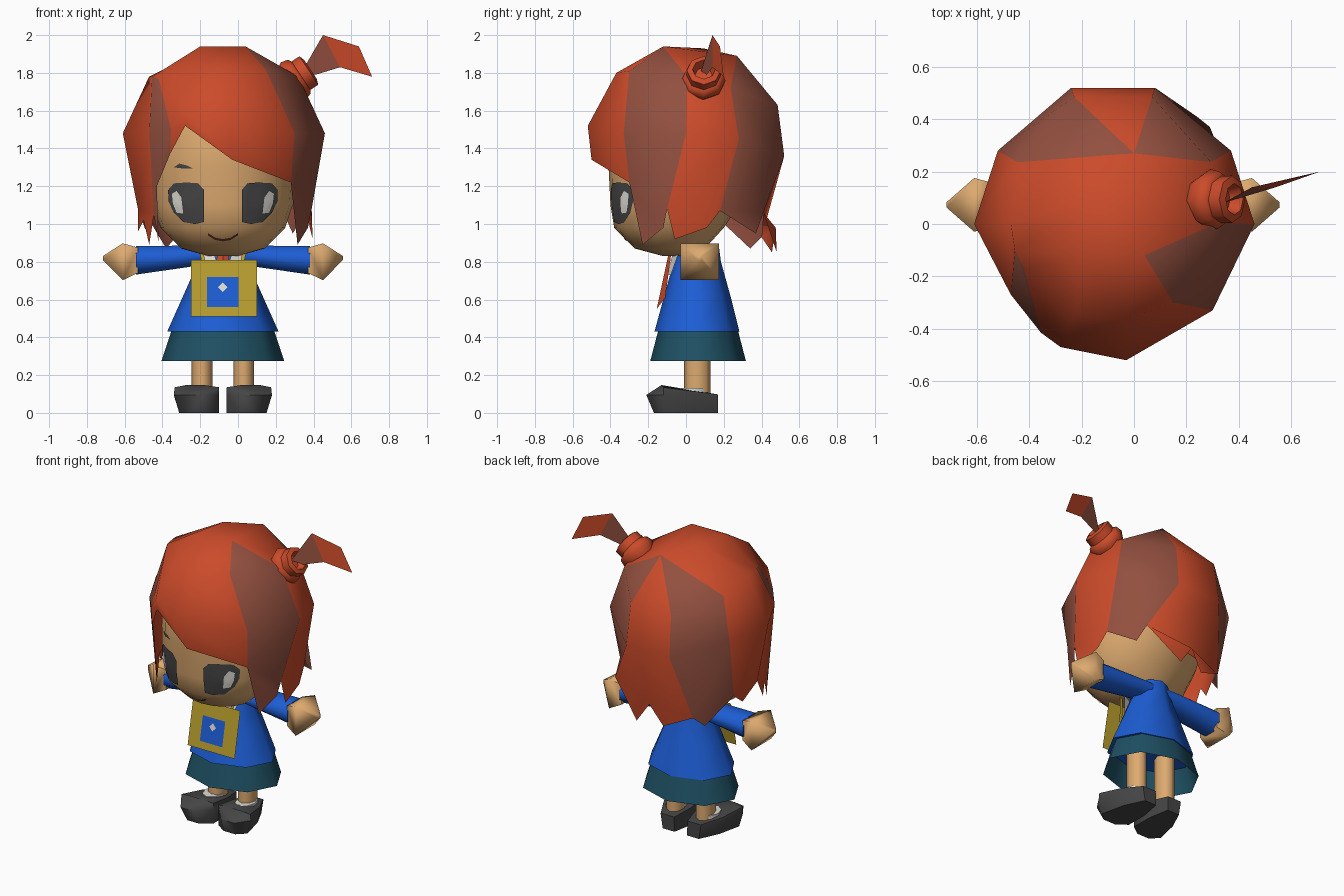
import bpy, bmesh
from math import sin, cos, pi, radians
from mathutils import Vector
from mathutils.bvhtree import BVHTree

cube = bpy.data.objects.get("Cube")
if cube:
    bpy.data.objects.remove(cube)

MID = -0.08  # x of the body's mirror plane


def material(name, r, g, b):
    m = bpy.data.materials.new(name)
    m.use_nodes = True
    m.diffuse_color = (r, g, b, 1)
    node = next(n for n in m.node_tree.nodes if n.type == 'BSDF_PRINCIPLED')
    node.inputs["Base Color"].default_value = (r, g, b, 1)
    node.inputs["Roughness"].default_value = 0.9
    return m


red = material("hair_red", 0.6, 0.07, 0.023)
brown = material("hair_brown", 0.29, 0.08, 0.05)
skin = material("skin", 0.72, 0.4, 0.16)
blue = material("dress_blue", 0.012, 0.11, 0.66)
teal = material("skirt_teal", 0.013, 0.08, 0.125)
gold = material("bag_gold", 0.48, 0.34, 0.028)
dark = material("shoe_grey", 0.06, 0.06, 0.06)
white = material("white", 0.75, 0.73, 0.68)
lips = material("mouth_brown", 0.12, 0.035, 0.02)


def build(name, verts, faces, mats, slots=None, angle=60, recalc=True):
    me = bpy.data.meshes.new(name)
    me.from_pydata([tuple(v) for v in verts], [], faces)
    for m in mats:
        me.materials.append(m)
    for p in me.polygons:
        p.use_smooth = True
        p.material_index = slots[p.index] if slots else 0
    bm = bmesh.new()
    bm.from_mesh(me)
    bmesh.ops.remove_doubles(bm, verts=bm.verts, dist=0.0005)
    if recalc:
        bmesh.ops.recalc_face_normals(bm, faces=bm.faces)
    bm.to_mesh(me)
    bm.free()
    me.set_sharp_from_angle(angle=radians(angle))
    ob = bpy.data.objects.new(name, me)
    bpy.context.scene.collection.objects.link(ob)
    return ob


def bands(n, count):
    return [(k * n + i, k * n + (i + 1) % n, (k + 1) * n + (i + 1) % n, (k + 1) * n + i)
            for k in range(count) for i in range(n)]


def loft(name, rings, mat, caps=True, angle=60):
    n = len(rings[0])
    verts = [p for r in rings for p in r]
    faces = bands(n, len(rings) - 1)
    if caps:
        faces += [tuple(range(n))[::-1], tuple(range(len(verts) - n, len(verts)))]
    return build(name, verts, faces, [mat], angle=angle)


def oval(center, u, v, n, phase=0):
    c, u, v = Vector(center), Vector(u), Vector(v)
    return [c + u * cos(2 * pi * i / n + phase) + v * sin(2 * pi * i / n + phase) for i in range(n)]


def level(x, y, z, rx, ry, n=8):
    return oval((x, y, z), (rx, 0, 0), (0, ry, 0), n)


def sheet(name, points, mat):
    build(name, points, [tuple(range(len(points)))], [mat], recalc=False)


# Head
profile = [(0.83, 0.08, -0.12, 0.06), (0.87, 0.22, -0.27, 0.1), (0.98, 0.33, -0.38, 0.2),
           (1.1, 0.37, -0.4, 0.28), (1.3, 0.385, -0.41, 0.36), (1.5, 0.38, -0.42, 0.4),
           (1.7, 0.28, -0.3, 0.3)]
head = loft("head", [level(MID, (a + b) / 2, z, w, (b - a) / 2, 20) for z, w, a, b in profile], skin)
tree = BVHTree.FromPolygons([v.co for v in head.data.vertices],
                            [tuple(p.vertices) for p in head.data.polygons])


# Painted face details, laid on the head surface
def decal(name, outline, mat, lift):
    n = len(outline)
    cx = sum(p[0] for p in outline) / n
    cz = sum(p[1] for p in outline) / n
    verts = []
    for f in (1, 0.85, 0.7, 0.5, 0.3, 0.05):
        for x, z in outline:
            px, pz = cx + (x - cx) * f, cz + (z - cz) * f
            hit = tree.ray_cast(Vector((px, -2, pz)), Vector((0, 1, 0)))[0]
            verts.append(Vector((px, hit.y - lift, pz)))
    build(name, verts, bands(n, 5) + [tuple(range(5 * n, 6 * n))], [mat], recalc=False)


eye = [(0.1, 1.01), (0.15, 1.0), (0.21, 1.01), (0.26, 1.06), (0.288, 1.12), (0.29, 1.18),
       (0.26, 1.215), (0.19, 1.22), (0.13, 1.215), (0.1, 1.18), (0.1, 1.1)]
shine = [(0.21, 1.055), (0.245, 1.06), (0.265, 1.11), (0.27, 1.16), (0.245, 1.175), (0.22, 1.14)]
for side, s in (("left", 1), ("right", -1)):
    decal(side + "_eye", [(MID + s * x, z) for x, z in eye][::s], dark, 0.009)
    decal(side + "_eye_shine", [(MID + s * x, z) for x, z in shine][::s], white, 0.015)
decal("eyebrow", [(-0.34, 1.3), (-0.3, 1.295), (-0.24, 1.295), (-0.27, 1.31), (-0.31, 1.32)], dark, 0.006)
smile = [(-0.16, 0.94), (-0.12, 0.915), (-0.08, 0.908), (-0.04, 0.915), (0.0, 0.94)]
for a, b in zip(smile, smile[1:]):
    decal("mouth", [a, b, (b[0], b[1] + 0.012), (a[0], a[1] + 0.012)], lips, 0.006)

# Hair: columns of (x, y, upper z, upper scale, widest z)
columns = [(-0.03, -0.52, 1.8, 0.72, 1.52), (0.3, -0.33, 1.8, 0.76, 1.48), (0.46, 0, 1.78, 0.74, 1.48),
           (0.37, 0.28, 1.72, 0.83, 1.45), (0.08, 0.52, 1.63, 0.93, 1.36), (-0.24, 0.52, 1.63, 0.93, 1.36),
           (-0.52, 0.28, 1.72, 0.83, 1.45), (-0.61, 0, 1.78, 0.74, 1.48), (-0.47, -0.27, 1.78, 0.8, 1.48),
           (-0.355, -0.415, 1.78, 0.8, 1.5), (-0.28, -0.47, 1.8, 0.74, 1.6)]
# Hem corner below each column, then the lock tips up to the next corner
hem = [[(-0.03, -0.5, 1.34)],
       [(0.28, -0.3, 1.22), (0.315, -0.23, 0.89), (0.37, -0.12, 0.98)],
       [(0.39, -0.1, 1.08), (0.395, -0.06, 0.92), (0.38, 0.11, 0.98)],
       [(0.365, 0.18, 1.07), (0.29, 0.37, 0.95)],
       [(0.24, 0.41, 1.06), (0.03, 0.48, 0.85), (-0.06, 0.475, 0.98), (-0.15, 0.455, 0.85)],
       [(-0.33, 0.4, 0.93), (-0.38, 0.34, 0.87)],
       [(-0.475, 0.17, 1.03), (-0.49, 0.1, 0.97)],
       [(-0.53, 0, 1.08), (-0.53, -0.06, 0.96), (-0.5, -0.12, 1.02), (-0.47, -0.19, 0.89)],
       [(-0.445, -0.23, 1.05), (-0.42, -0.26, 0.9), (-0.43, -0.27, 1.2)],
       [(-0.36, -0.4, 1.37)],
       [(-0.28, -0.46, 1.52)]]
front_r, front_l = (-0.2, -0.12, 1.94), (0.04, -0.12, 1.94)
back, side_r = (0, 0.27, 1.89), (-0.17, 0.09, 1.93)
crown = [front_l] * 3 + [back] * 4 + [side_r] + [front_r] * 3
axis = Vector((-0.075, 0.02, 0))


def around(x, y, z, f):
    p = axis + (Vector((x, y, 0)) - axis) * f
    return Vector((p.x, p.y, z))


n = len(columns)
verts = [Vector(p) for p in crown]
verts += [around(x, y, z, f) for x, y, z, f, _ in columns]
verts += [Vector((x, y, z)) for x, y, _, _, z in columns]
verts += [Vector(points[0]) for points in hem]
verts[n + 1] = Vector((0.15, -0.3, 1.81))
verts[n + 8], verts[n + 9] = Vector((-0.455, -0.1, 1.78)), Vector((-0.42, -0.17, 1.77))
faces, slots = [(0, 3, 7, 8)], [0]
for i in range(n):
    j = (i + 1) % n
    striped = i in (1, 3, 5, 8)
    for k in range(3):
        a, b, c, d = k * n + i, k * n + j, (k + 1) * n + j, (k + 1) * n + i
        tips = []
        if k == 2:
            tips = list(range(len(verts), len(verts) + len(hem[i]) - 1))
            verts += [Vector(p) for p in hem[i][1:]]
        if verts[a] == verts[b]:
            faces.append((a, c, d))
        else:
            faces.append((a, b, c, *reversed(tips), d))
        slots.append(1 if striped and not (i == 8 and k == 0) else 0)
build("hair", verts, faces, [red, brown], slots, angle=65)

# Side bun and its ribbon of hair
out = Vector((0.83, 0.03, 0.55)).normalized()
u = Vector((0, 1, 0))
v = out.cross(u).normalized()
base = Vector((0.25, 0.09, 1.73))
loft("bun", [oval(base + out * d, u * r, v * r, 8) for d, r in
             [(0, 0.09), (0.05, 0.118), (0.09, 0.108), (0.1, 0.09), (0.15, 0.09), (0.16, 0.06), (0.11, 0.045)]],
     red, angle=55)
tail = [(0.34, 0.08, 1.81), (0.45, 0.14, 2.0), (0.54, 0.14, 1.83), (0.41, 0.11, 1.79),
        (0.64, 0.18, 1.94), (0.71, 0.2, 1.78)]
build("hair_tail", tail, [(0, 1, 2, 3), (1, 4, 5, 2)], [brown, red], [0, 1], angle=10)

# Dress and skirt
loft("dress", [level(MID, y, z, rx, ry) for y, z, rx, ry in
               [(0.058, 0.43, 0.295, 0.225), (0.06, 0.62, 0.21, 0.175), (0.06, 0.8, 0.13, 0.125),
                (0.068, 0.89, 0.1, 0.105)]], blue)
loft("skirt", [level(MID, 0.064, z, rx, ry) for z, rx, ry in
               [(0.275, 0.325, 0.253), (0.44, 0.27, 0.21)]], teal, caps=False)

# Limbs, mirrored about the body
foot = [(0.05, 0.17), (0.15, 0.17), (0.22, 0.04), (0.26, -0.12), (0.2, -0.21),
        (0.1, -0.21), (0.02, -0.12), (0.02, 0.03)]
for side, s in (("left", 1), ("right", -1)):
    def limb(part, mat, sides, steps):
        loft(side + part, [oval((MID + s * d, 0.073, z), (0, ry, 0), (0, 0, rz), sides, pi / sides)
                           for d, z, ry, rz in steps], mat, angle=75)
    limb("_sleeve", blue, 8, [(0.03, 0.835, 0.09, 0.055), (0.14, 0.832, 0.095, 0.058),
                              (0.46, 0.808, 0.1, 0.082)])
    limb("_hand", skin, 4, [(0.45, 0.808, 0.115, 0.095), (0.53, 0.8, 0.145, 0.138),
                            (0.635, 0.82, 0.015, 0.015)])
    loft(side + "_leg", [level(MID + s * 0.11, 0.06, z, 0.055, 0.07) for z in (0.1, 0.5)], skin)
    loft(side + "_sock", [level(MID + s * 0.12, 0.03, z, 0.062, 0.085) for z in (0.08, 0.132)], white)

    def sole(z, f, toe, slope=0):
        return [(MID + s * (0.02 + (x - 0.02) * f), max(y, toe), z - slope * y) for x, y in foot]
    loft(side + "_shoe", [sole(0, 0.88, -0.17), sole(0.095, 1, -0.21), sole(0.12, 0.98, -0.13, 0.13)],
         dark, angle=50)
    # Collar, bag strap and half of the neckerchief
    for part, mat, pts in (
            ("_collar", white, [(0.01, -0.1, 0.73), (0.09, -0.08, 0.73), (0.13, -0.03, 0.87), (0.06, -0.06, 0.88)]),
            ("_strap", gold, [(0.07, -0.125, 0.7), (0.09, -0.125, 0.7), (0.13, -0.07, 0.88), (0.11, -0.07, 0.88)]),
            ("_neckerchief", red, [(0, -0.155, 0.55), (0.07, -0.11, 0.61), (0.03, -0.08, 0.83), (0, -0.095, 0.83)])):
        sheet(side + part, [(MID + s * x, y, z) for x, y, z in pts][::s], mat)


# Bag with a square pocket and a small patch
def bag_panel(name, outline, mat, lift):
    sheet(name, [(x, -0.118 - (0.81 - z) * 0.2 - lift, z) for x, z in outline], mat)


def box(x, z, rx, rz):
    return [(x - rx, z - rz), (x + rx, z - rz), (x + rx, z + rz), (x - rx, z + rz)]


bag_panel("bag", box(MID + 0.005, 0.66, 0.175, 0.15), gold, 0)
bag_panel("bag_pocket", box(MID, 0.64, 0.083, 0.08), blue, 0.004)
bag_panel("bag_patch", [(MID, 0.64), (MID + 0.025, 0.665), (MID, 0.69), (MID - 0.025, 0.665)], white, 0.008)
